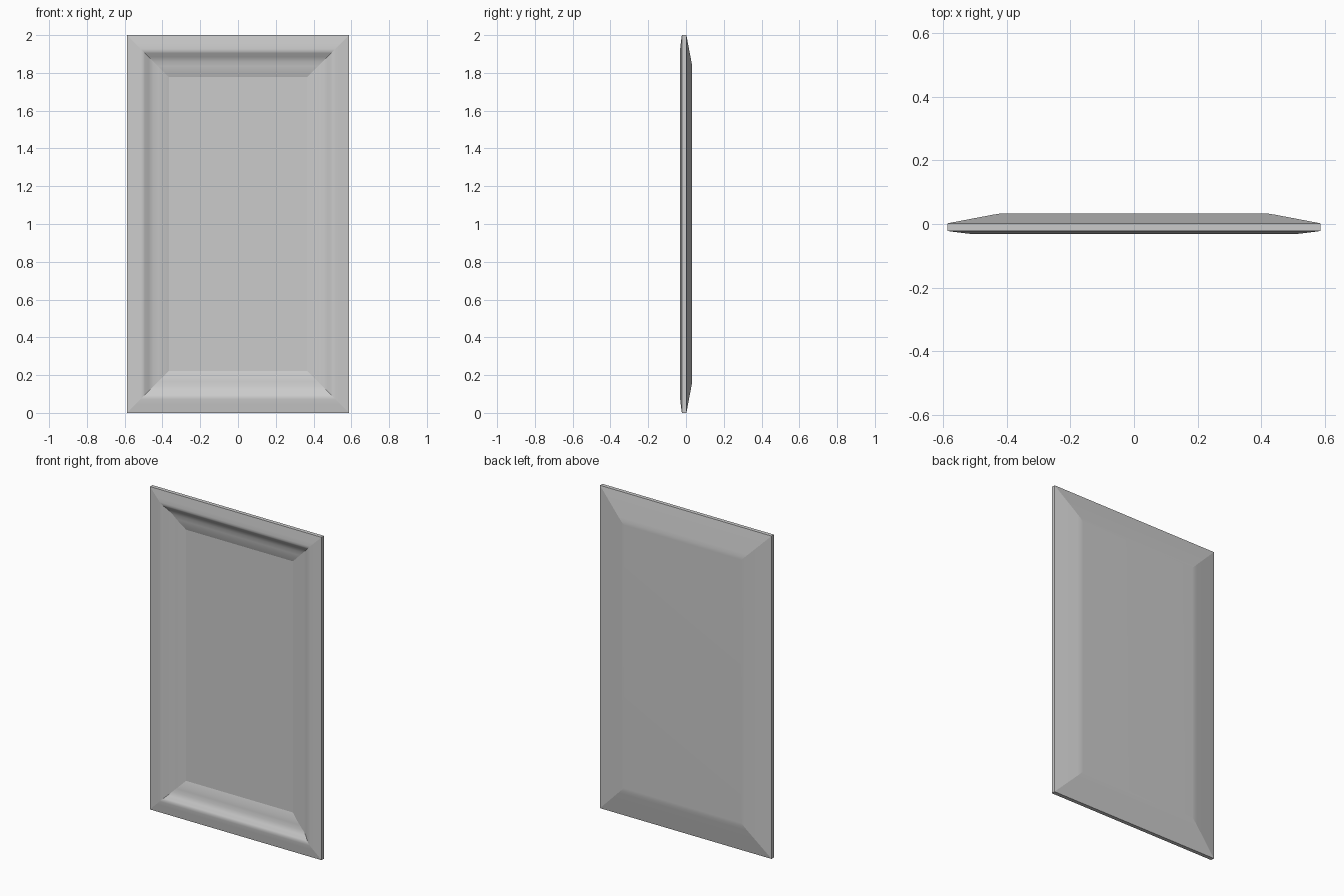
import bpy
import bmesh

HALF_WIDTH, HEIGHT = 0.588, 2.0

cube = bpy.data.objects.get("Cube")
if cube:
    bpy.data.objects.remove(cube)

# One plain grey paint for the whole panel
grey = bpy.data.materials.new("grey_paint")
grey.use_nodes = True
colour = (0.6, 0.6, 0.6, 1)
grey.diffuse_color = colour
grey.node_tree.nodes["Principled BSDF"].inputs["Base Color"].default_value = colour

# Moulding section from front panel to back panel: (inset, depth, crease)
PROFILE = [
    (0.222, 0.015, True),     # edge of recessed front panel
    (0.19, 0.005, False),
    (0.165, 0.0, False),
    (0.14, -0.003, False),
    (0.115, -0.011, False),
    (0.095, -0.025, False),
    (0.085, -0.03, False),    # raised lip
    (0.073, -0.031, False),
    (0.05, -0.0285, False),
    (0.0, -0.022, True),      # outer front edge
    (0.0, 0.002, True),       # outer back edge
    (0.145, 0.0295, False),   # soft turn onto the back panel
    (0.165, 0.0325, False),
    (0.185, 0.033, False),
]


def add_ring(bm, inset, depth):
    x = HALF_WIDTH - inset
    low, high = inset, HEIGHT - inset
    corners = [(-x, low), (x, low), (x, high), (-x, high)]
    return [bm.verts.new((cx, depth, cz)) for cx, cz in corners]


def build_panel():
    bm = bmesh.new()
    rings = [add_ring(bm, inset, depth) for inset, depth, _ in PROFILE]

    # Mitred moulding strips between neighbouring rings
    for a, b in zip(rings, rings[1:]):
        for i in range(4):
            j = (i + 1) % 4
            bm.faces.new((a[i], b[i], b[j], a[j]))

    # Front and back panels
    bm.faces.new(rings[0])
    bm.faces.new(rings[-1])
    bmesh.ops.recalc_face_normals(bm, faces=bm.faces)
    for face in bm.faces:
        face.smooth = True

    # Crisp mitres and crisp section edges
    for a, b in zip(rings, rings[1:]):
        for i in range(4):
            bm.edges.get((a[i], b[i])).smooth = False
    for ring, (_, _, crease) in zip(rings, PROFILE):
        for i in range(4):
            bm.edges.get((ring[i], ring[(i + 1) % 4])).smooth = not crease

    mesh = bpy.data.meshes.new("moulded_panel")
    bm.to_mesh(mesh)
    bm.free()
    mesh.materials.append(grey)
    panel = bpy.data.objects.new("moulded_panel", mesh)
    bpy.context.collection.objects.link(panel)


build_panel()
